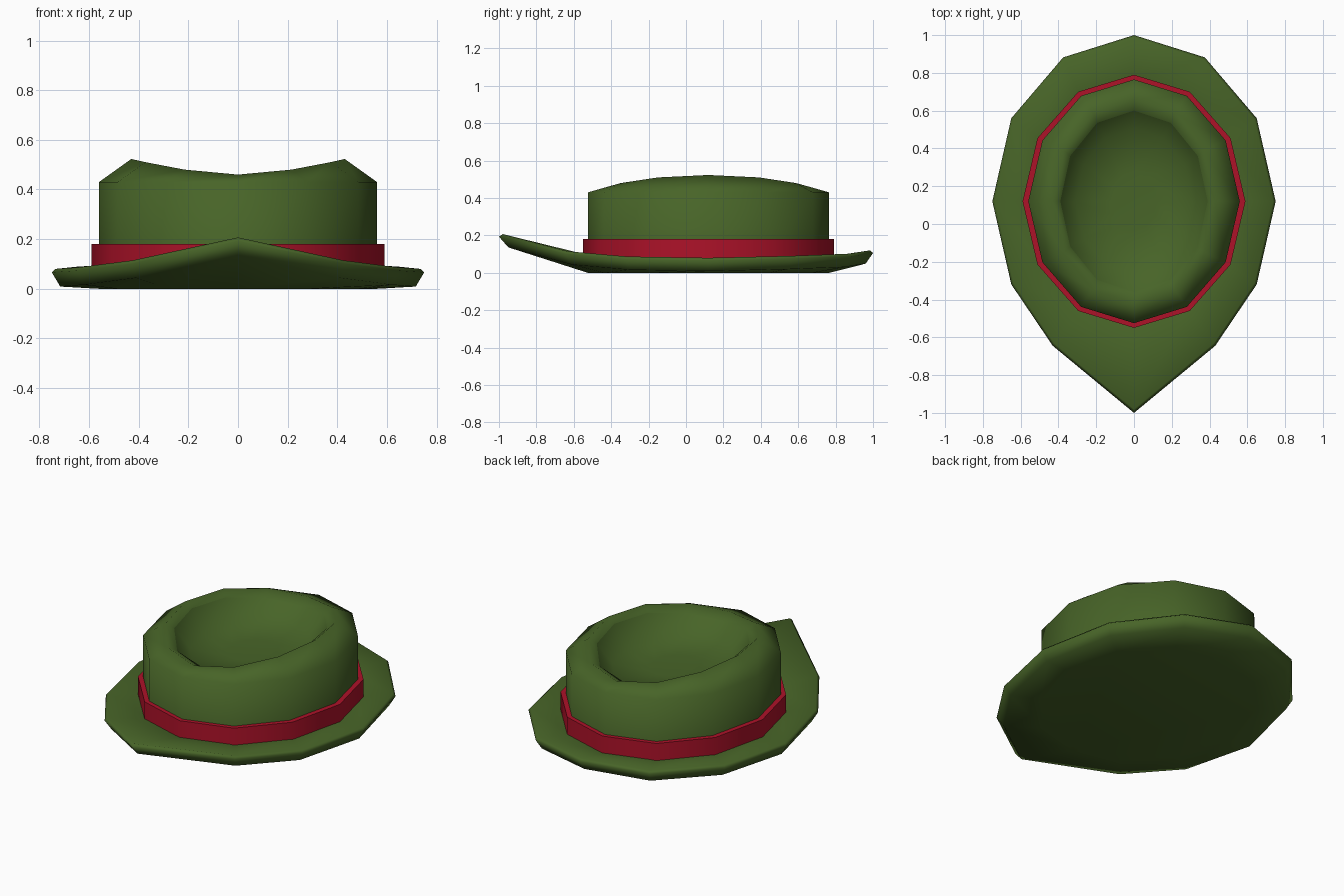
import bpy
from math import sin, cos, pi

SIDES = 12
CENTRE_Y = 0.12

if "Cube" in bpy.data.objects:
    bpy.data.objects.remove(bpy.data.objects["Cube"], do_unlink=True)


def make_material(name, colour):
    mat = bpy.data.materials.new(name)
    mat.use_nodes = True
    mat.diffuse_color = colour
    bsdf = mat.node_tree.nodes["Principled BSDF"]
    bsdf.inputs["Base Color"].default_value = colour
    bsdf.inputs["Roughness"].default_value = 0.9
    return mat


def oval(rx, ry, height):
    """Twelve-sided ring starting at the front; height is a number or one value per step from front to back."""
    ring = []
    for i in range(SIDES):
        a = 2 * pi * i / SIDES
        z = height[min(i, SIDES - i)] if isinstance(height, list) else height
        ring.append((rx * sin(a), CENTRE_Y - ry * cos(a), z))
    return ring


def loft(name, rings, mat, sharp=(), cap_start=False, cap_end=False):
    """Skin quads between rings, listed so that the outside faces out."""
    verts = [v for ring in rings for v in ring]
    faces = []
    for r in range(len(rings) - 1):
        for i in range(SIDES):
            a, b = r * SIDES + i, r * SIDES + (i + 1) % SIDES
            faces.append((a, b, b + SIDES, a + SIDES))
    if cap_start:
        faces.append(tuple(reversed(range(SIDES))))
    if cap_end:
        faces.append(tuple(range(len(verts) - SIDES, len(verts))))
    mesh = bpy.data.meshes.new(name)
    mesh.from_pydata(verts, [], faces)
    mesh.materials.append(mat)
    for poly in mesh.polygons:
        poly.use_smooth = True
    # Crease the chosen rings
    for edge in mesh.edges:
        r1, r2 = (v // SIDES for v in edge.vertices)
        if r1 == r2 and r1 in sharp:
            edge.use_edge_sharp = True
    obj = bpy.data.objects.new(name, mesh)
    bpy.context.collection.objects.link(obj)
    return obj


green = make_material("felt green", (0.064, 0.128, 0.021, 1))
red = make_material("ribbon red", (0.42, 0.006, 0.022, 1))

# Brim: oval edge pulled out to a raised point at the front
edge_height = [0.207, 0.115, 0.087, 0.08, 0.09, 0.102, 0.12]


def brim_edge(scale, drop):
    ring = oval(0.75, 0.88, [h - drop for h in edge_height])
    ring[0] = (0, -1.0, ring[0][2])
    ring[1] = (0.43, -0.645, ring[1][2])
    ring[-1] = (-0.43, -0.645, ring[-1][2])
    return [(x * scale, CENTRE_Y + (y - CENTRE_Y) * scale, z) for x, y, z in ring]


loft("brim", [oval(0.56, 0.645, 0), brim_edge(0.955, 0.071), brim_edge(1, 0.014),
              brim_edge(0.982, 0), oval(0.57, 0.65, 0.075)], green, cap_start=True)

# Crown: straight wall, saddle-shaped ridge, and a sunken top
ridge_height = [0.46, 0.48, 0.51, 0.523, 0.51, 0.48, 0.46]
lip_height = [h - 0.032 for h in ridge_height]
loft("crown", [oval(0.56, 0.645, 0.07), oval(0.56, 0.645, 0.43),
               oval(0.43, 0.54, ridge_height), oval(0.39, 0.48, lip_height),
               oval(0.31, 0.385, 0.36), oval(0.12, 0.15, 0.345)],
     green, sharp=(3,), cap_end=True)

# Hat band: thin ribbon around the base of the crown
loft("hat_band", [oval(0.59, 0.67, 0.07), oval(0.59, 0.67, 0.18),
                  oval(0.555, 0.64, 0.18)], red, sharp=(1,))
